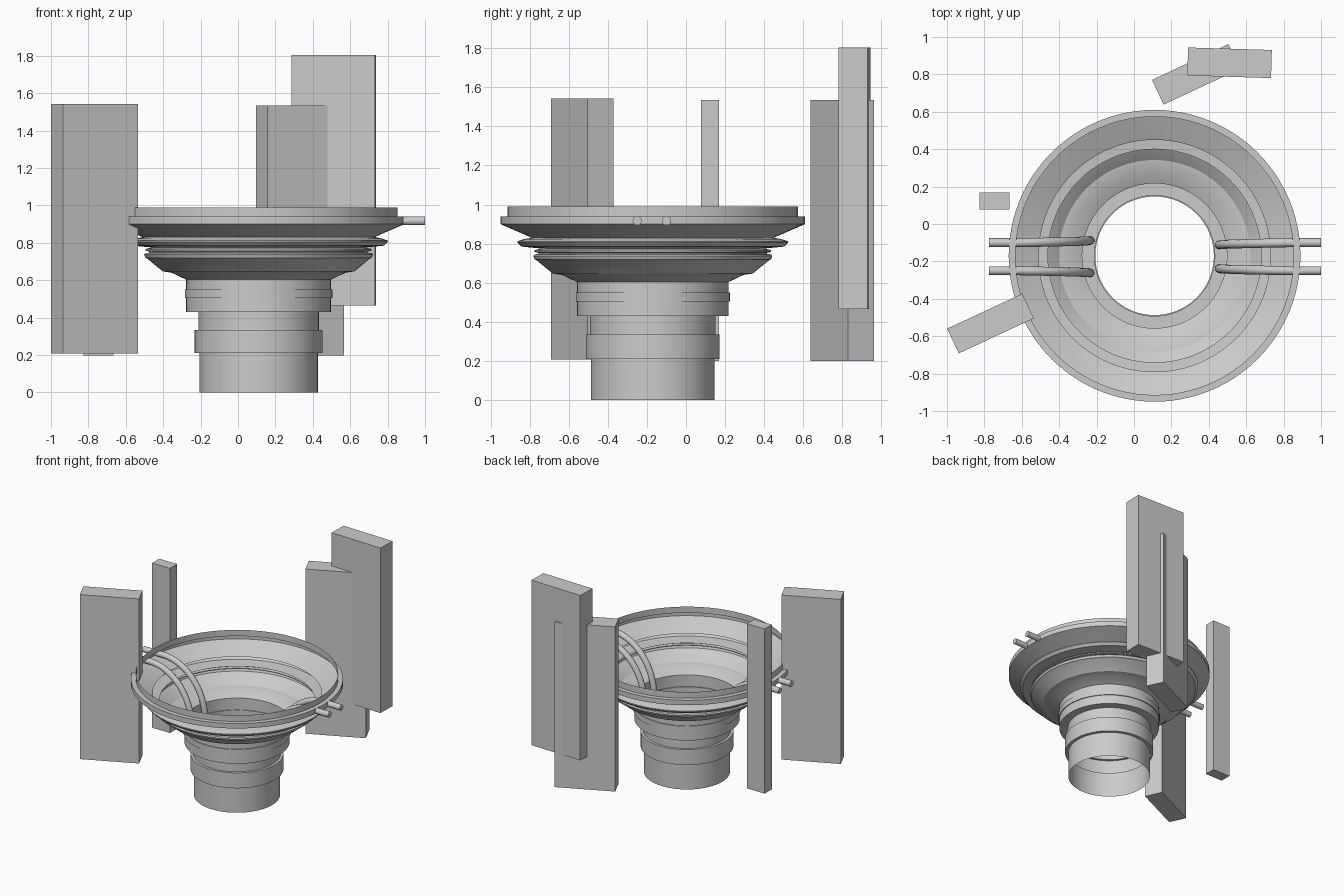
import bpy, bmesh, math
from mathutils import Matrix

if "Cube" in bpy.data.objects:
    bpy.data.objects.remove(bpy.data.objects["Cube"])

CX, CY = 0.11, -0.17  # axis of the funnel


def finish(name, bm, loc=(0, 0, 0), rot=0.0, smooth=False):
    mesh = bpy.data.meshes.new(name)
    bm.to_mesh(mesh)
    bm.free()
    ob = bpy.data.objects.new(name, mesh)
    ob.location = loc
    ob.rotation_euler[2] = rot
    bpy.context.collection.objects.link(ob)
    if smooth:
        bpy.ops.object.select_all(action='DESELECT')
        ob.select_set(True)
        bpy.context.view_layer.objects.active = ob
        bpy.ops.object.shade_smooth_by_angle(angle=math.radians(25))
    return ob


def lathe(name, profile, segments=96):
    bm = bmesh.new()
    rings = []
    for r, z in profile:
        rings.append([bm.verts.new((r * math.cos(math.tau * i / segments),
                                    r * math.sin(math.tau * i / segments), z))
                      for i in range(segments)])
    for a, b in zip(rings, rings[1:]):
        for i in range(segments):
            j = (i + 1) % segments
            bm.faces.new((a[i], a[j], b[j], b[i]))
    return finish(name, bm, (CX, CY, 0), smooth=True)


def panel(name, x, y, z0, z1, length, depth, angle=0):
    bm = bmesh.new()
    bmesh.ops.create_cube(bm, size=1, matrix=Matrix.Diagonal((length, depth, z1 - z0, 1)))
    return finish(name, bm, (x, y, (z0 + z1) / 2), math.radians(angle))


def pipe(name, points, radius=0.024):
    curve = bpy.data.curves.new(name, 'CURVE')
    curve.dimensions = '3D'
    curve.bevel_depth = radius
    curve.bevel_resolution = 3
    curve.use_fill_caps = True
    spline = curve.splines.new('POLY')
    spline.points.add(len(points) - 1)
    for p, co in zip(spline.points, points):
        p.co = (*co, 1)
    spline.use_smooth = True
    ob = bpy.data.objects.new(name, curve)
    bpy.context.collection.objects.link(ob)
    return ob


# Thin-walled stepped funnel: neck, collars, ridged bowl, rim
lathe("funnel", [
    (0.317, 0.0), (0.317, 0.21), (0.342, 0.21), (0.342, 0.335),
    (0.322, 0.335), (0.322, 0.43), (0.387, 0.43), (0.387, 0.505),
    (0.394, 0.505), (0.394, 0.55), (0.387, 0.55), (0.387, 0.603),
    (0.465, 0.64), (0.512, 0.647), (0.595, 0.715), (0.605, 0.72),
    (0.612, 0.737), (0.605, 0.745), (0.585, 0.747), (0.585, 0.753),
    (0.605, 0.757), (0.605, 0.767), (0.57, 0.775), (0.625, 0.78),
    (0.672, 0.785), (0.692, 0.805), (0.692, 0.812), (0.66, 0.823),
    (0.62, 0.83), (0.635, 0.837), (0.78, 0.90), (0.78, 0.94),
    (0.744, 0.94), (0.744, 0.99)])

# Paired pipes through the rim, bending down into the bowl on both sides
STEPS = 16
for side, tip in ((-1, -0.775), (1, 1.0)):
    for label, y, inward in (("back", -0.10, -0.012), ("front", -0.25, 0.012)):
        pts = [(tip, y, 0.917), (CX + side * 0.72, y, 0.917)]
        for i in range(1, STEPS + 1):
            a = math.pi / 2 * i / STEPS
            pts.append((CX + side * (0.72 - 0.375 * math.sin(a)),
                        y + side * inward * i / STEPS,
                        0.917 - 0.42 * (1 - math.cos(a))))
        pipe(f"pipe_{'left' if side < 0 else 'right'}_{label}", pts)

# Upright slabs around the funnel
panel("left_slab", -0.767, -0.532, 0.207, 1.543, 0.443, 0.146, 25)
panel("small_post", -0.745, 0.123, 0.198, 1.535, 0.16, 0.092)
panel("back_slab", 0.332, 0.80, 0.198, 1.535, 0.452, 0.146, 25)
panel("tall_back_slab", 0.511, 0.862, 0.465, 1.805, 0.448, 0.15, -1.7)
